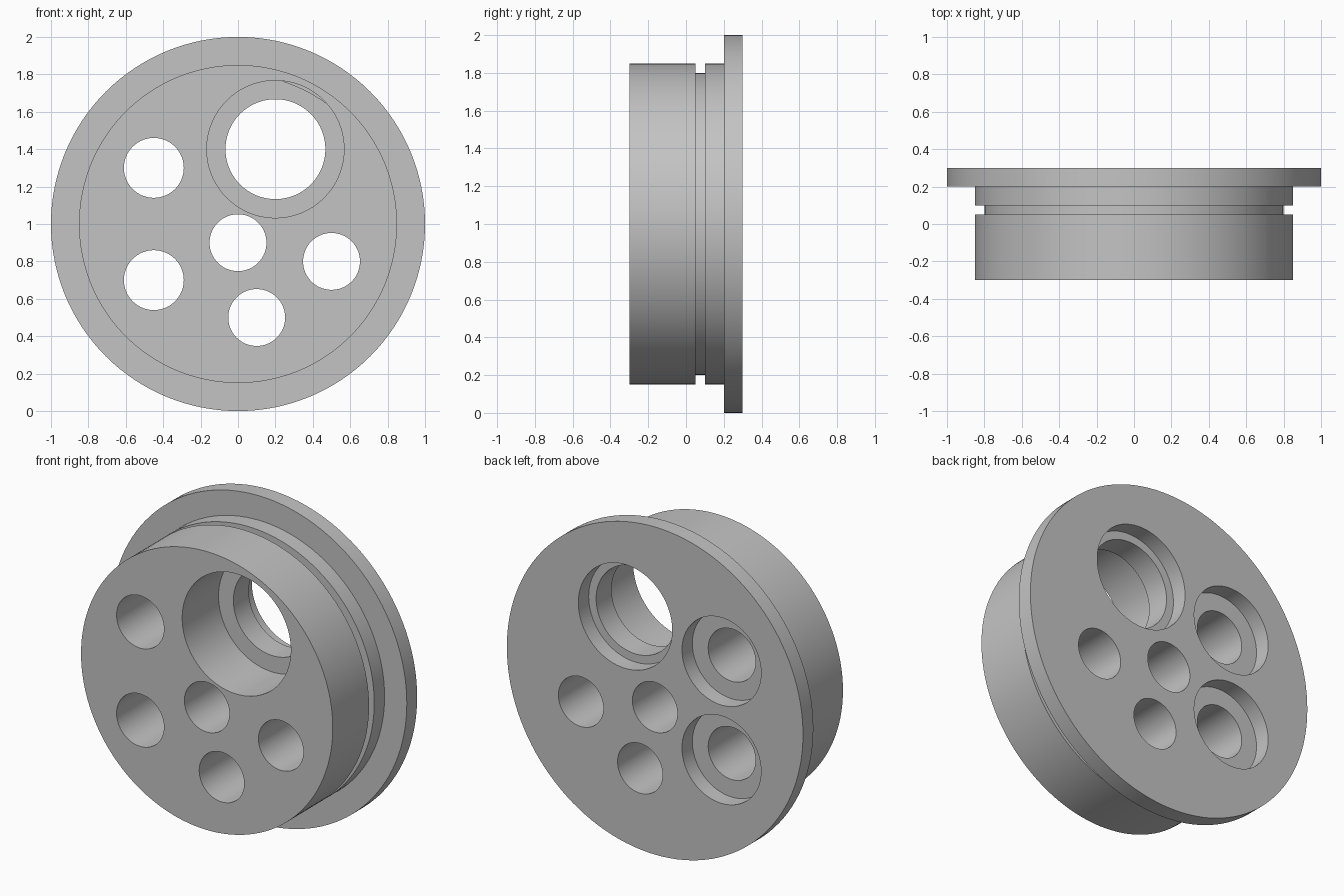
import bpy, bmesh, math
from mathutils import Matrix, Vector

cube = bpy.data.objects.get("Cube")
if cube:
    bpy.data.objects.remove(cube, do_unlink=True)

SEGMENTS = 128
FRONT, BACK = -0.3, 0.3

grey = bpy.data.materials.new("plain_grey")
grey.use_nodes = True
colour = (0.55, 0.55, 0.55, 1)
grey.diffuse_color = colour
grey.node_tree.nodes["Principled BSDF"].inputs["Base Color"].default_value = colour


def lathe(name, profile, x=0, z=1):
    """Spin a (radius, y) profile around an axis parallel to y."""
    bm = bmesh.new()
    verts = [bm.verts.new((r, y, 0)) for r, y in profile]
    edges = [bm.edges.new(pair) for pair in zip(verts, verts[1:])]
    bmesh.ops.spin(bm, geom=verts + edges, cent=(0, 0, 0), axis=(0, 1, 0),
                   angle=math.tau, steps=SEGMENTS, use_merge=True)
    bmesh.ops.remove_doubles(bm, verts=bm.verts, dist=1e-5)
    # Close both ends with a single flat face
    bmesh.ops.holes_fill(bm, edges=[e for e in bm.edges if e.is_boundary], sides=0)
    bmesh.ops.recalc_face_normals(bm, faces=bm.faces)
    bmesh.ops.translate(bm, verts=bm.verts, vec=(x, 0, z))
    mesh = bpy.data.meshes.new(name)
    bm.to_mesh(mesh)
    bm.free()
    mesh.materials.append(grey)
    obj = bpy.data.objects.new(name, mesh)
    bpy.context.collection.objects.link(obj)
    return obj


# Stepped round body: boss, seal groove, neck and rear flange
body = lathe("flanged_body", [
    (0.85, FRONT), (0.85, 0.05), (0.80, 0.05), (0.80, 0.10),
    (0.85, 0.10), (0.85, 0.20), (1.0, 0.20), (1.0, BACK)])

OUT = 0.1  # cutters overshoot both faces


def plain(r):
    return [(r, FRONT - OUT), (r, BACK + OUT)]


def rear_recess(r, wide):
    return [(r, FRONT - OUT), (r, 0.2), (wide, 0.2), (wide, BACK + OUT)]


# The large bore is recessed on both sides; its front recess meets the groove
large_bore = [(0.367, FRONT - OUT), (0.367, 0.051), (0.267, 0.051)] + rear_recess(0.267, 0.317)[1:]

holes = [
    ("large_bore_cutter", large_bore, 0.2, 1.4),
    ("upper_port_cutter", rear_recess(0.16, 0.267), -0.45, 1.3),
    ("lower_port_cutter", rear_recess(0.16, 0.267), -0.45, 0.7),
    ("centre_hole_cutter", plain(0.152), 0, 0.9),
    ("side_hole_cutter", plain(0.152), 0.5, 0.8),
    ("bottom_hole_cutter", plain(0.152), 0.1, 0.5),
]

# Drill every hole through the body
cutters = []
for name, profile, x, z in holes:
    cutter = lathe(name, profile, x, z)
    cutter.hide_render = True
    cutters.append(cutter)
    mod = body.modifiers.new(name, 'BOOLEAN')
    mod.operation = 'DIFFERENCE'
    mod.solver = 'EXACT'
    mod.object = cutter

bpy.ops.object.select_all(action='DESELECT')
body.select_set(True)
bpy.context.view_layer.objects.active = body
for mod in list(body.modifiers):
    bpy.ops.object.modifier_apply(modifier=mod.name)
for cutter in cutters:
    bpy.data.objects.remove(cutter, do_unlink=True)

# Round walls smooth, rims crisp
bpy.ops.object.shade_smooth_by_angle(angle=math.radians(30))
